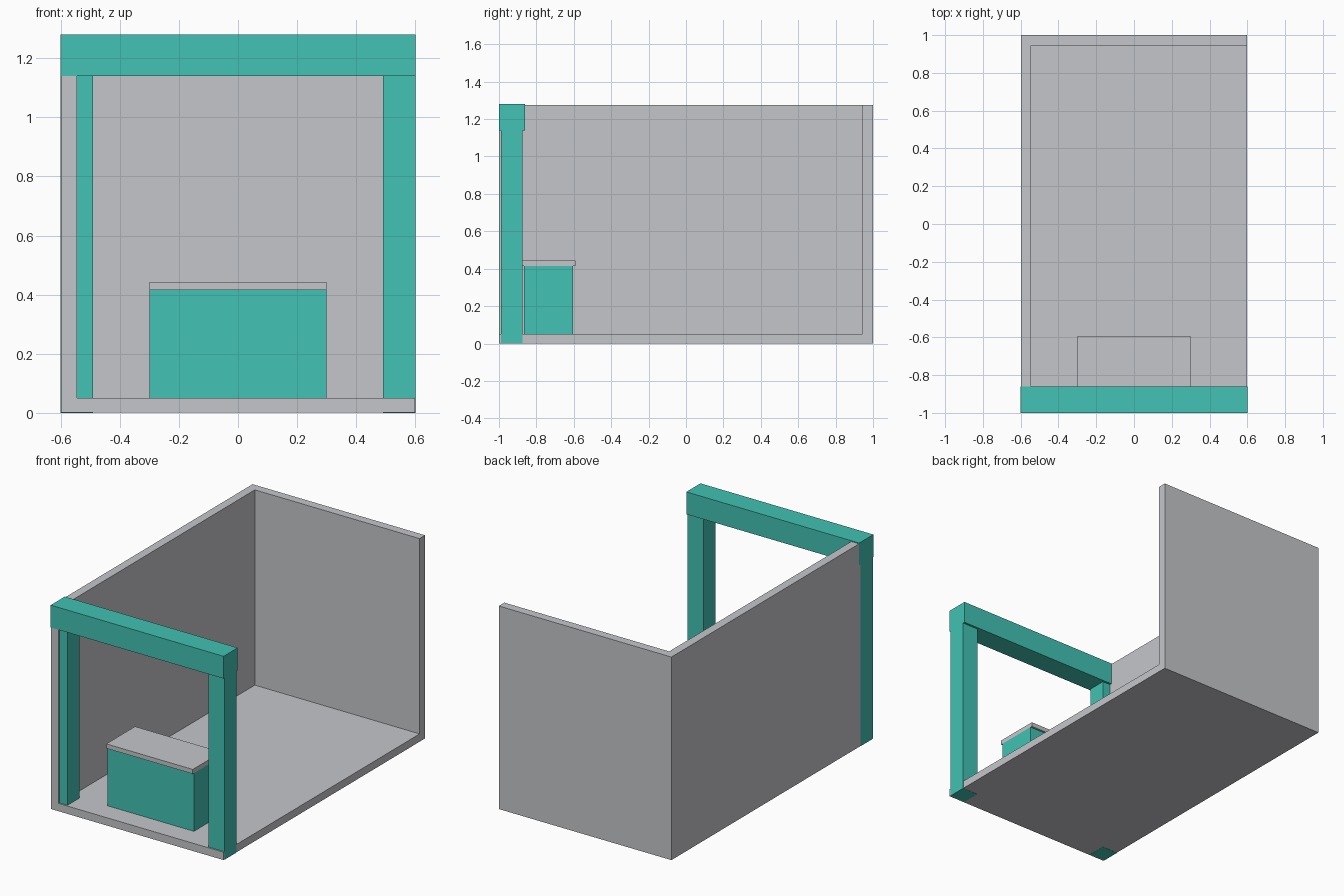
import bpy
from mathutils import Vector

if "Cube" in bpy.data.objects:
    bpy.data.objects.remove(bpy.data.objects["Cube"])


def material(name, rgb):
    m = bpy.data.materials.new(name)
    m.diffuse_color = (*rgb, 1.0)
    m.use_nodes = True
    m.node_tree.nodes["Principled BSDF"].inputs["Base Color"].default_value = m.diffuse_color
    return m


GREY = material("light_grey", (0.558, 0.565, 0.591))
TEAL = material("teal", (0.054, 0.539, 0.451))


def box(name, lo, hi, mat):
    """Axis-aligned box between two corners."""
    lo, hi = Vector(lo), Vector(hi)
    bpy.ops.mesh.primitive_cube_add(size=1, location=(lo + hi) / 2)
    ob = bpy.context.object
    ob.name = name
    ob.scale = hi - lo
    bpy.ops.object.transform_apply(location=False, rotation=False, scale=True)
    ob.data.materials.append(mat)
    return ob


# Floor, left wall and back wall as one solid corner shell
shell = box("booth_shell", (-0.599, -0.999, 0.001), (0.599, 1, 1.275), GREY)
cutter = box("shell_cutter", (-0.545, -1.2, 0.05), (0.8, 0.945, 1.5), GREY)
cutter.hide_render = True
cut = shell.modifiers.new("hollow", "BOOLEAN")
cut.operation = "DIFFERENCE"
cut.solver = "EXACT"
cut.object = cutter
bpy.context.view_layer.objects.active = shell
bpy.ops.object.modifier_apply(modifier=cut.name)
bpy.data.objects.remove(cutter, do_unlink=True)

# Front frame: two posts and the header beam
for side, x in (("left", -0.6), ("right", 0.49)):
    box(side + "_post", (x, -0.99, 0), (x + 0.11, -0.873, 1.14), TEAL)
box("header_beam", (-0.6, -1, 1.14), (0.6, -0.86, 1.28), TEAL)

# Counter with a slightly overhanging top
box("counter_base", (-0.3, -0.865, 0.05), (0.3, -0.605, 0.415), TEAL)
box("counter_top", (-0.3, -0.877, 0.415), (0.3, -0.592, 0.443), GREY)
